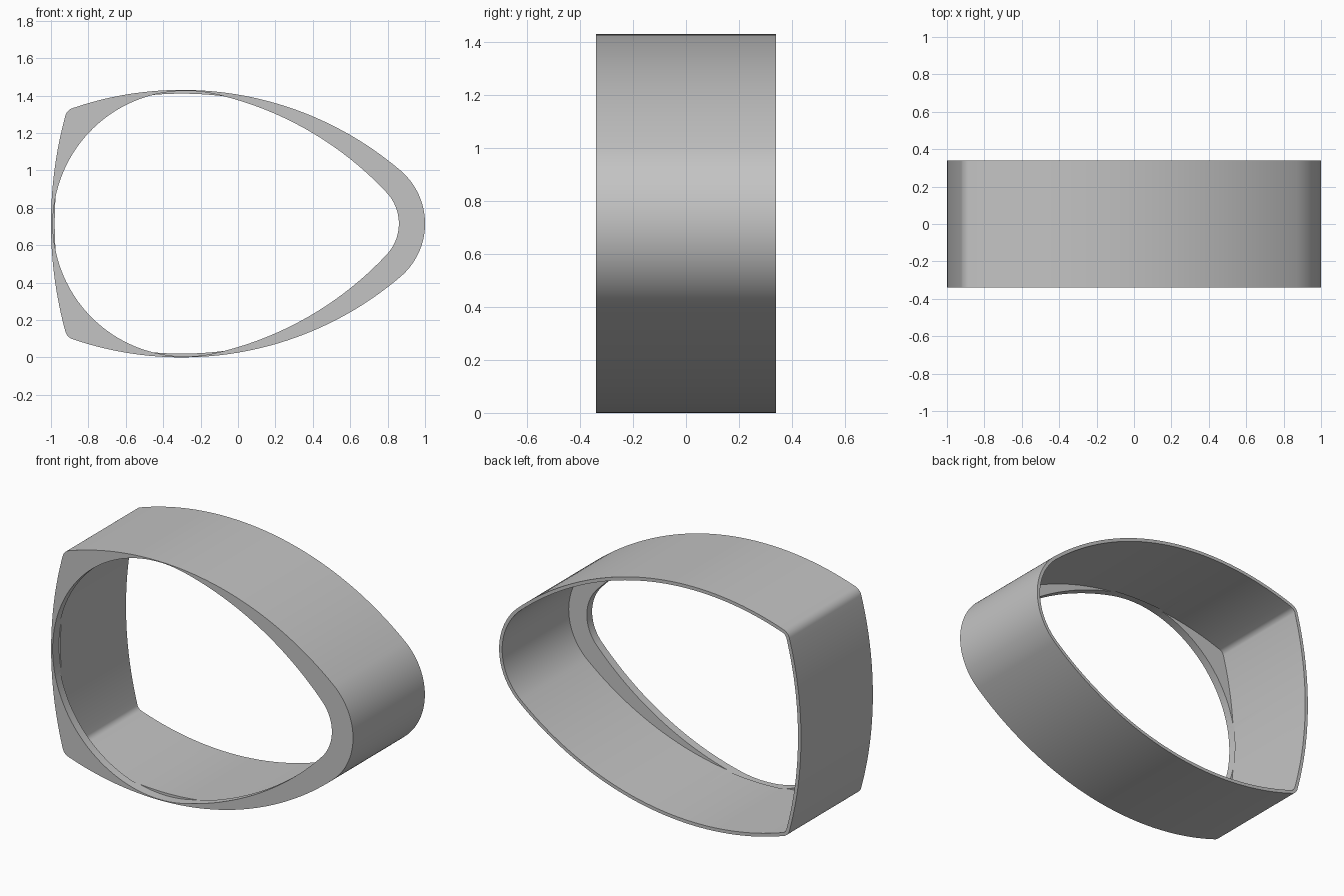
import bpy, bmesh, math
from mathutils import Vector

old = bpy.data.objects.get("Cube")
if old:
    bpy.data.objects.remove(old, do_unlink=True)

MID = 0.715      # height of the symmetry axis
DEPTH = 0.34     # half depth of the band
WALL = 0.02      # thickness of the band
LIP = 0.05       # thickness of the front plate
BIG = 1.8        # radius of the long flank arcs

grey = bpy.data.materials.new("satin_grey")
grey.use_nodes = True
colour = (0.55, 0.55, 0.55, 1)
grey.diffuse_color = colour
grey.node_tree.nodes["Principled BSDF"].inputs["Base Color"].default_value = colour


def angle(a, b):
    return math.atan2(b.y - a.y, b.x - a.x)


def meet(a, ra, b, rb, side):
    """Crossing of two circles, on the chosen side of the line a-b."""
    d = b - a
    along = (ra**2 - rb**2 + d.length_squared) / (2 * d.length)
    up = math.sqrt(ra**2 - along**2)
    n = d.normalized()
    return a + n * along + Vector((-n.y, n.x)) * up * side


def outline(arcs):
    """Closed symmetric outline from upper-half tangent arcs (centre, radius, start, end, steps)."""
    half = []
    for c, r, start, end, steps in arcs:
        for i in range(steps):
            t = start + (end - start) * i / steps
            half.append(c + Vector((math.cos(t), math.sin(t))) * r)
    c, r, _, end, _ = arcs[-1]
    last = c + Vector((math.cos(end), math.sin(end))) * r
    return half + [last] + [Vector((p.x, -p.y)) for p in reversed(half[1:])]


def prism(name, points, front, back):
    bm = bmesh.new()
    face = bm.faces.new([bm.verts.new((p.x, front, p.y + MID)) for p in points])
    made = bmesh.ops.extrude_face_region(bm, geom=[face])["geom"]
    moved = [g for g in made if isinstance(g, bmesh.types.BMVert)]
    bmesh.ops.translate(bm, verts=moved, vec=(0, back - front, 0))
    bmesh.ops.recalc_face_normals(bm, faces=bm.faces)
    mesh = bpy.data.meshes.new(name)
    bm.to_mesh(mesh)
    bm.free()
    mesh.materials.append(grey)
    obj = bpy.data.objects.new(name, mesh)
    bpy.context.collection.objects.link(obj)
    return obj


# Band outline: round tip, long flank, small corner, shallow end
tip_r, corner_r, end_r = 0.373, 0.06, 2.2
tip = Vector((1 - tip_r, 0))
flank = Vector((-0.3, MID - BIG))
end = Vector((end_r - 1, 0))
corner = meet(flank, BIG - corner_r, end, end_r - corner_r, 1)
a1, a2, a3 = angle(flank, tip), angle(flank, corner), angle(end, corner)


def band(inset):
    return outline([
        (tip, tip_r - inset, 0, a1, 20),
        (flank, BIG - inset, a1, a2, 40),
        (corner, corner_r - inset, a2, a3, 10),
        (end, end_r - inset, a3, math.pi, 16),
    ])


# Front opening: small tip, long flank, large round end
nose, nose_r = Vector((0.617, 0)), 0.243
bowl, bowl_r = Vector((-0.28, 0)), 0.71
side = meet(bowl, BIG - bowl_r, nose, BIG - nose_r, -1)
b1, b2 = angle(side, nose), angle(side, bowl)
egg = outline([
    (nose, nose_r, 0, b1, 18),
    (side, BIG, b1, b2, 30),
    (bowl, bowl_r, b2, math.pi, 40),
])

# Solid band, hollowed from the back and pierced through the front plate
frame = prism("frame", band(0), -DEPTH, DEPTH)
cutters = [
    prism("hollow_cutter", band(WALL), -DEPTH + LIP, DEPTH + 0.1),
    prism("opening_cutter", egg, -DEPTH - 0.1, -DEPTH + LIP + 0.01),
]
bpy.ops.object.select_all(action='DESELECT')
bpy.context.view_layer.objects.active = frame
frame.select_set(True)
for cutter in cutters:
    cutter.hide_render = True
    mod = frame.modifiers.new(cutter.name, 'BOOLEAN')
    mod.operation = 'DIFFERENCE'
    mod.solver = 'EXACT'
    mod.object = cutter
    bpy.ops.object.modifier_apply(modifier=mod.name)
    bpy.data.objects.remove(cutter, do_unlink=True)

bpy.ops.object.shade_smooth_by_angle(angle=math.radians(30))
